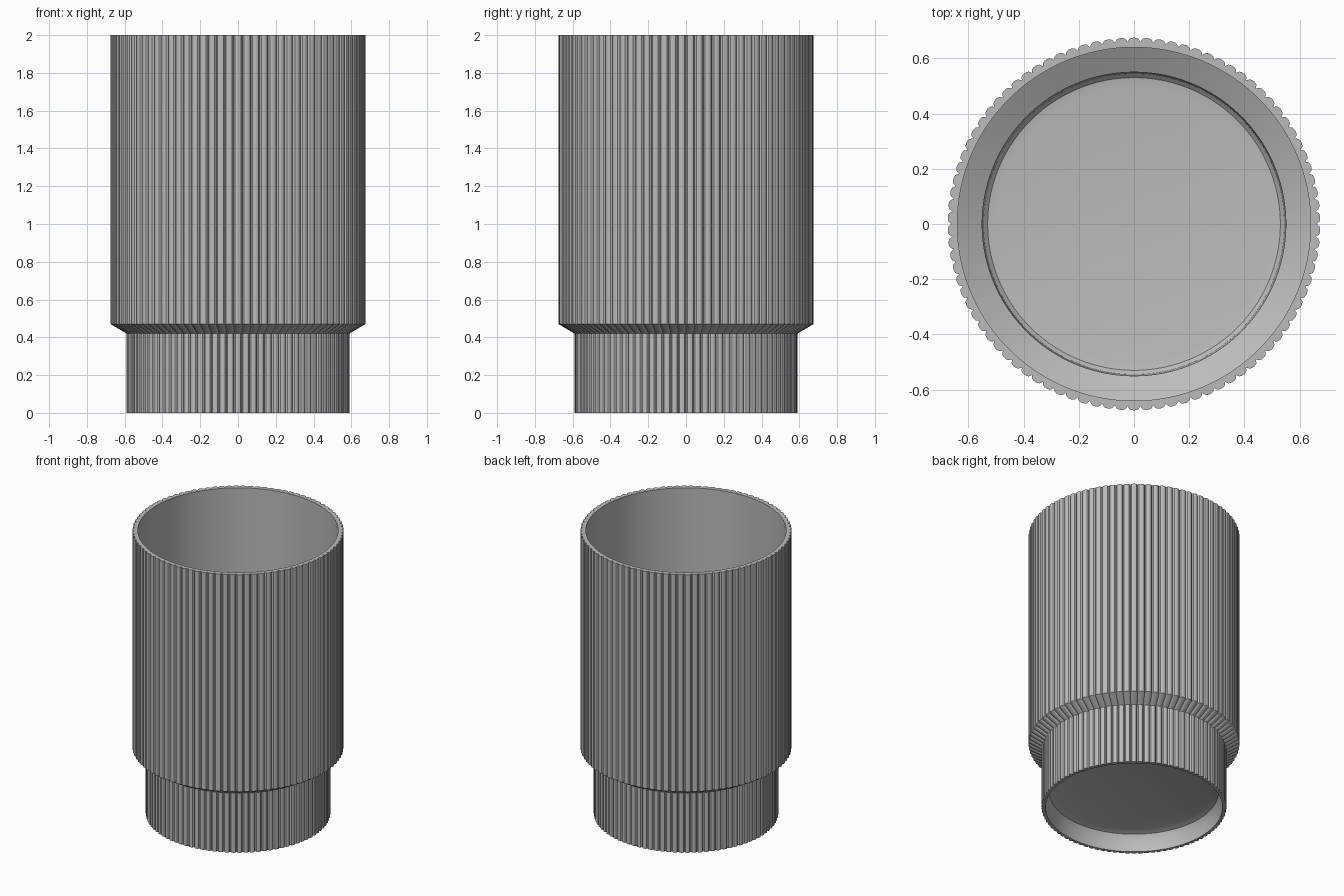
import bpy, bmesh, math

FLUTES = 90          # ribs around the cup
STEPS = 6            # segments per rib
SEGMENTS = FLUTES * STEPS

cube = bpy.data.objects.get("Cube")
if cube:
    bpy.data.objects.remove(cube)

grey = bpy.data.materials.new("plain grey")
grey.use_nodes = True
colour = (0.5, 0.5, 0.5, 1)
grey.diffuse_color = colour
grey.node_tree.nodes["Principled BSDF"].inputs["Base Color"].default_value = colour


def ring(bm, radius, z, depth):
    """One ring of points; depth scallops it into rounded ribs."""
    points = []
    for i in range(SEGMENTS):
        t = (i % STEPS) / STEPS * 2 - 1
        r = radius - depth * (1 - math.sqrt(1 - t * t))
        a = math.tau * i / SEGMENTS
        points.append(bm.verts.new((r * math.cos(a), r * math.sin(a), z)))
    return points


# Closed section: underside centre, foot, shoulder, rim, inner wall, floor
FLUTE = 0.015
profile = [
    (0.50, 0.13, 0), (0.54, 0.115, 0), (0.56, 0.08, 0), (0.565, 0, 0),
    (0.59, 0, FLUTE), (0.59, 0.42, FLUTE),
    (0.675, 0.47, FLUTE), (0.675, 2, FLUTE),
    (0.64, 2, 0), (0.64, 0.49, 0),
    (0.55, 0.44, 0), (0.545, 0.20, 0), (0.53, 0.185, 0), (0.50, 0.18, 0),
]

bm = bmesh.new()
rings = [ring(bm, *p) for p in profile]
for low, high in zip(rings, rings[1:]):
    for i in range(SEGMENTS):
        j = (i + 1) % SEGMENTS
        bm.faces.new((low[i], low[j], high[j], high[i]))
bm.faces.new(reversed(rings[0]))   # underside of the base
bm.faces.new(rings[-1])            # floor of the cup
bmesh.ops.recalc_face_normals(bm, faces=bm.faces)

mesh = bpy.data.meshes.new("fluted_cup")
bm.to_mesh(mesh)
bm.free()
mesh.materials.append(grey)
cup = bpy.data.objects.new("fluted_cup", mesh)
bpy.context.collection.objects.link(cup)

bpy.context.view_layer.objects.active = cup
cup.select_set(True)
bpy.ops.object.shade_smooth_by_angle(angle=math.radians(35))
